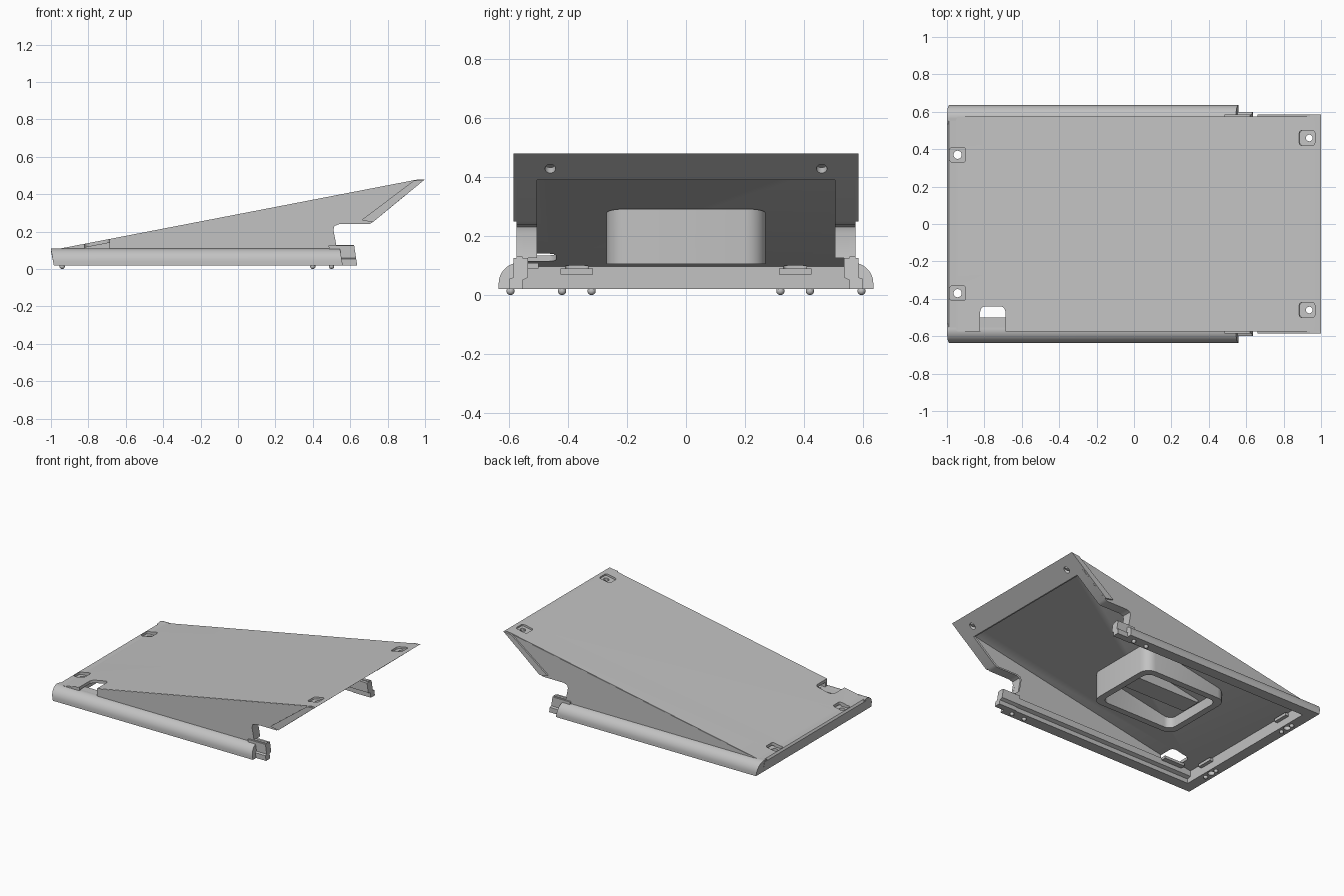
import bpy, bmesh, math
from mathutils import Vector, Matrix

if "Cube" in bpy.data.objects:
    bpy.data.objects.remove(bpy.data.objects["Cube"])

grey = bpy.data.materials.new("light_grey")
grey.use_nodes = True
grey.diffuse_color = (0.54, 0.54, 0.54, 1)
grey.node_tree.nodes["Principled BSDF"].inputs["Base Color"].default_value = grey.diffuse_color

SLOPE = 0.193
TILT = -math.atan(SLOPE)


def top_z(x):
    return 0.11 + SLOPE * (x + 0.95)


def finish(name, bm):
    bmesh.ops.recalc_face_normals(bm, faces=bm.faces)
    mesh = bpy.data.meshes.new(name)
    bm.to_mesh(mesh)
    bm.free()
    mesh.materials.append(grey)
    ob = bpy.data.objects.new(name, mesh)
    bpy.context.collection.objects.link(ob)
    return ob


def prism(name, points, start, end, axis="y", shear=0.0):
    """Extrude an (x, z) profile along y, or a (y, z) profile along x."""
    bm = bmesh.new()
    place = (lambda p: (p[0], start, p[1])) if axis == "y" else (lambda p: (start, p[0], p[1]))
    face = bm.faces.new([bm.verts.new(place(p)) for p in points])
    step = Vector((0, end - start, 0)) if axis == "y" else Vector((end - start, 0, 0))
    new = bmesh.ops.extrude_face_region(bm, geom=[face])["geom"]
    bmesh.ops.translate(bm, vec=step, verts=[v for v in new if isinstance(v, bmesh.types.BMVert)])
    for v in bm.verts:
        v.co.x -= shear * (v.co.z - 0.02)
    return finish(name, bm)


def rounded_box(name, centre, size, radius, tilt=0.0):
    """Box whose vertical corners are rounded."""
    bm = bmesh.new()
    bmesh.ops.create_cube(bm, size=1, matrix=Matrix.Diagonal((*size, 1)))
    if radius:
        upright = [e for e in bm.edges if abs(e.verts[0].co.z - e.verts[1].co.z) > size[2] / 2]
        bmesh.ops.bevel(bm, geom=upright, offset=radius, segments=5, profile=0.5, affect="EDGES")
    bm.transform(Matrix.Translation(centre) @ Matrix.Rotation(tilt, 4, "Y"))
    return finish(name, bm)


def cylinder(name, x, y, radius, bottom, top):
    bm = bmesh.new()
    bmesh.ops.create_cone(bm, cap_ends=True, segments=20, radius1=radius, radius2=radius,
                          depth=top - bottom,
                          matrix=Matrix.Translation((x, y, (bottom + top) / 2)))
    return finish(name, bm)


def cut(target, cutters):
    for c in cutters:
        mod = target.modifiers.new("cut", "BOOLEAN")
        mod.object = c
        mod.operation = "DIFFERENCE"
        mod.solver = "EXACT"
    bpy.context.view_layer.update()
    graph = bpy.context.evaluated_depsgraph_get()
    mesh = bpy.data.meshes.new_from_object(target.evaluated_get(graph))
    target.modifiers.clear()
    target.data = mesh


# Sloping top plate, front wall and rear frame lip
plate = prism("top_plate", [(-0.96, 0.105), (-0.945, 0.111), (0.94, 0.475), (0.97, 0.48),
                            (1, 0.48), (0.975, 0.46), (-0.95, 0.09)], -0.572, 0.572)
front_wall = prism("front_wall", [(-0.985, 0.02), (-1, 0.095), (-0.99, 0.108), (-0.91, 0.108),
                                  (-0.91, 0.02)], -0.56, 0.56)
lip = prism("rear_lip", [(1, 0.48), (0.89, 0.39), (0.875, 0.395), (0.97, 0.475)], -0.585, 0.585)

# Side walls, rails and inward flanges, mirrored about y
wall_outline = [(-0.95, 0.1), (-0.95, 0.108), (0.94, 0.472), (0.995, 0.477), (0.72, 0.25),
                (0.7, 0.24), (0.54, 0.24), (0.515, 0.23), (0.51, 0.21), (0.525, 0.13),
                (0.62, 0.13), (0.625, 0.1)]
flange_path = [(0.9, 0.398), (0.72, 0.25), (0.7, 0.24), (0.54, 0.24), (0.515, 0.23),
               (0.51, 0.21), (0.525, 0.125)]
flange_outline = flange_path + [(x - 0.012, z + 0.01) for x, z in reversed(flange_path)]
arc = [(0.565 + 0.07 * math.cos(a), 0.04 + 0.07 * math.sin(a))
       for a in [math.radians(d) for d in range(0, 91, 10)]]
walls = {}
for side, s in (("left", 1), ("right", -1)):
    walls[s] = prism(side + "_wall", wall_outline, s * 0.555, s * 0.574)
    prism(side + "_rear_cheek", [(0.94, 0.473), (0.995, 0.478), (0.72, 0.25), (0.66, 0.262)],
          s * 0.565, s * 0.585)
    prism(side + "_flange", flange_outline, s * 0.505, s * 0.57)
    rail = [(0.635, 0.02)] + arc + [(0.535, 0.105), (0.535, 0.06), (0.56, 0.05), (0.56, 0.02)]
    prism(side + "_rail", [(s * y, z) for y, z in rail], -0.985, 0.56, "x", 0.17)
    tongue = [(0.555, 0.02), (0.6, 0.02), (0.6, 0.055), (0.585, 0.06), (0.585, 0.125),
              (0.535, 0.125), (0.535, 0.06), (0.555, 0.05)]
    prism(side + "_rail_tongue", [(s * y, z) for y, z in tongue], 0.5, 0.637, "x", 0.15)

# Screw recesses and holes, and the port opening by the right wall
cutters, pads = [], []
for s in (1, -1):
    pads.append(rounded_box("front_screw_pad", (-0.935, s * 0.37, 0.08), (0.1, 0.11, 0.02), 0))
    cutters += [rounded_box("front_recess", (-0.943, s * 0.37, 0.14), (0.085, 0.08, 0.1), 0.015),
                cylinder("front_hole", -0.943, s * 0.37, 0.022, -0.1, 0.3),
                rounded_box("rear_recess", (0.918, s * 0.46, top_z(0.918) + 0.038),
                            (0.085, 0.08, 0.1), 0.015, TILT),
                cylinder("rear_hole", 0.937, s * 0.46, 0.018, 0.3, 0.6)]
port = rounded_box("port_cutter", (-0.755, -0.52, 0.18), (0.135, 0.16, 0.145), 0.03)
for ob in [plate, front_wall, lip] + pads:
    cut(ob, cutters + ([port] if ob == plate else []))
cut(walls[-1], [port])
for c in cutters + [port]:
    bpy.data.objects.remove(c)
rounded_box("port_shelf", (-0.755, -0.53, 0.099), (0.16, 0.06, 0.018), 0)

# Hollow pocket below the plate, trimmed along the slope
pocket = rounded_box("underside_pocket", (-0.205, 0, 0.255), (0.65, 0.54, 0.3), 0.07)
inner = rounded_box("pocket_hollow", (-0.205, 0, 0.25), (0.56, 0.45, 0.5), 0.05)
above = rounded_box("slope_trim", (-0.2, 0, top_z(-0.2) + 0.485), (2, 1, 1), 0, TILT)
cut(pocket, [inner, above])
ridge = rounded_box("pocket_ridge", (-0.205, 0, 0.29), (0.52, 0.14, 0.26), 0)
cut(ridge, [above])
for c in (inner, above):
    bpy.data.objects.remove(c)

# Small round feet
spots = [(-0.94, 0.32), (-0.94, 0.42), (0.4, 0.595), (0.5, 0.595)]
for x, y in spots:
    for s in (1, -1):
        bm = bmesh.new()
        bmesh.ops.create_uvsphere(bm, u_segments=16, v_segments=10, radius=0.014,
                                  matrix=Matrix.Translation((x, s * y, 0.014)))
        finish("foot", bm)

# Smooth the rounded surfaces, keep the folds sharp
bpy.ops.object.select_all(action="DESELECT")
for ob in bpy.context.collection.objects:
    if ob.type == "MESH":
        ob.select_set(True)
        bpy.context.view_layer.objects.active = ob
bpy.ops.object.shade_smooth_by_angle(angle=math.radians(30))
